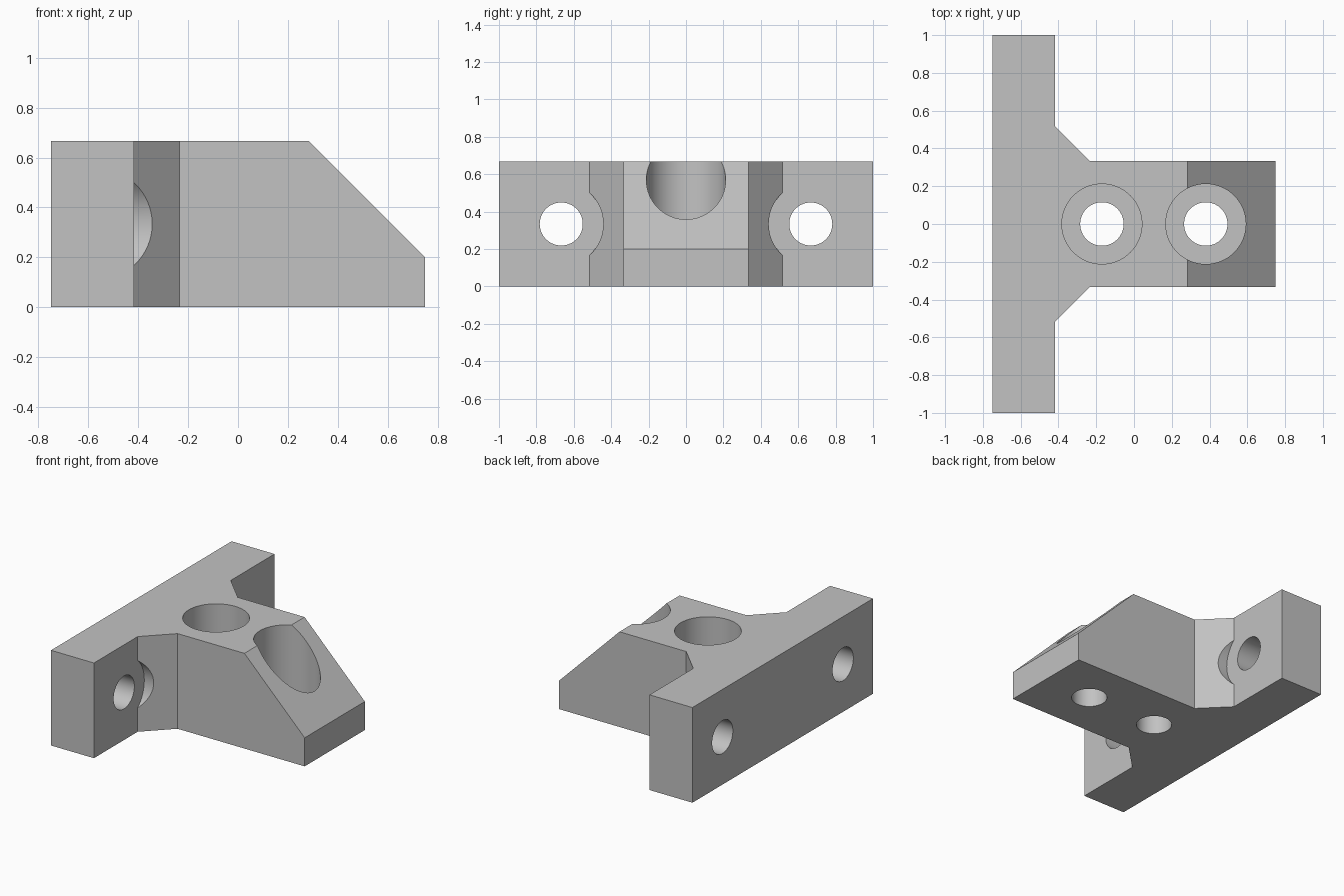
import bpy, bmesh
from math import pi
from mathutils import Vector

cube = bpy.data.objects.get("Cube")
if cube:
    bpy.data.objects.remove(cube, do_unlink=True)

# Plain grey material
GREY = (0.54, 0.54, 0.54, 1)
grey = bpy.data.materials.new("plain grey")
grey.use_nodes = True
grey.diffuse_color = GREY
grey.node_tree.nodes["Principled BSDF"].inputs["Base Color"].default_value = GREY

HEIGHT = 0.667
BACK, PLATE, FILLET, TOE = -0.75, -0.417, -0.235, 0.75
ARM = 0.333

# T-shaped outline: half of it, then mirrored across y
half = [(BACK, 1), (PLATE, 1), (PLATE, 0.515), (FILLET, ARM), (TOE, ARM)]
outline = half + [(x, -y) for x, y in reversed(half)]

bm = bmesh.new()
base = bm.faces.new([bm.verts.new((x, y, 0)) for x, y in outline])
top = bmesh.ops.extrude_face_region(bm, geom=[base])["geom"]
bmesh.ops.translate(bm, vec=(0, 0, HEIGHT),
                    verts=[v for v in top if isinstance(v, bmesh.types.BMVert)])

# Sloped nose on the arm
cut = bmesh.ops.bisect_plane(bm, geom=bm.verts[:] + bm.edges[:] + bm.faces[:],
                             plane_co=(TOE, 0, 0.2), plane_no=Vector((1, 0, 1)),
                             clear_outer=True)
bmesh.ops.holes_fill(bm, edges=[e for e in bm.edges if e.is_boundary])
bmesh.ops.recalc_face_normals(bm, faces=bm.faces)
mesh = bpy.data.meshes.new("mounting_bracket")
bm.to_mesh(mesh)
bm.free()
bracket = bpy.data.objects.new("mounting_bracket", mesh)
bpy.context.collection.objects.link(bracket)
mesh.materials.append(grey)


def drill(name, radius, start, length, along_x=False):
    """Cut a round hole from start, upwards or along x."""
    shift = Vector((length / 2, 0, 0) if along_x else (0, 0, length / 2))
    bpy.ops.mesh.primitive_cylinder_add(
        vertices=64, radius=radius, depth=length, location=Vector(start) + shift,
        rotation=(0, pi / 2 if along_x else 0, 0))
    tool = bpy.context.object
    tool.name = name
    tool.hide_render = True
    tool.data.materials.append(grey)
    bpy.context.view_layer.objects.active = bracket
    mod = bracket.modifiers.new(name, "BOOLEAN")
    mod.operation = "DIFFERENCE"
    mod.solver = "EXACT"
    mod.object = tool
    bpy.ops.object.modifier_apply(modifier=mod.name)
    bpy.data.objects.remove(tool, do_unlink=True)


# Upright bolt holes with deep counterbores
for x in (-0.17, 0.38):
    drill("bolt_bore", 0.212, (x, 0, 0.2), 1)
    drill("bolt_hole", 0.115, (x, 0, -0.5), 1)

# Plate holes, with head clearance cut into the corner webs
for side in (-1, 1):
    drill("head_clearance", 0.225, (PLATE, side * 0.667, HEIGHT / 2), 0.6, True)
    drill("plate_hole", 0.115, (-1, side * 0.667, HEIGHT / 2), 1, True)

# Smooth hole walls, sharp edges elsewhere
bpy.ops.object.select_all(action="DESELECT")
bracket.select_set(True)
bpy.context.view_layer.objects.active = bracket
bpy.ops.object.shade_smooth_by_angle(angle=pi / 6)
